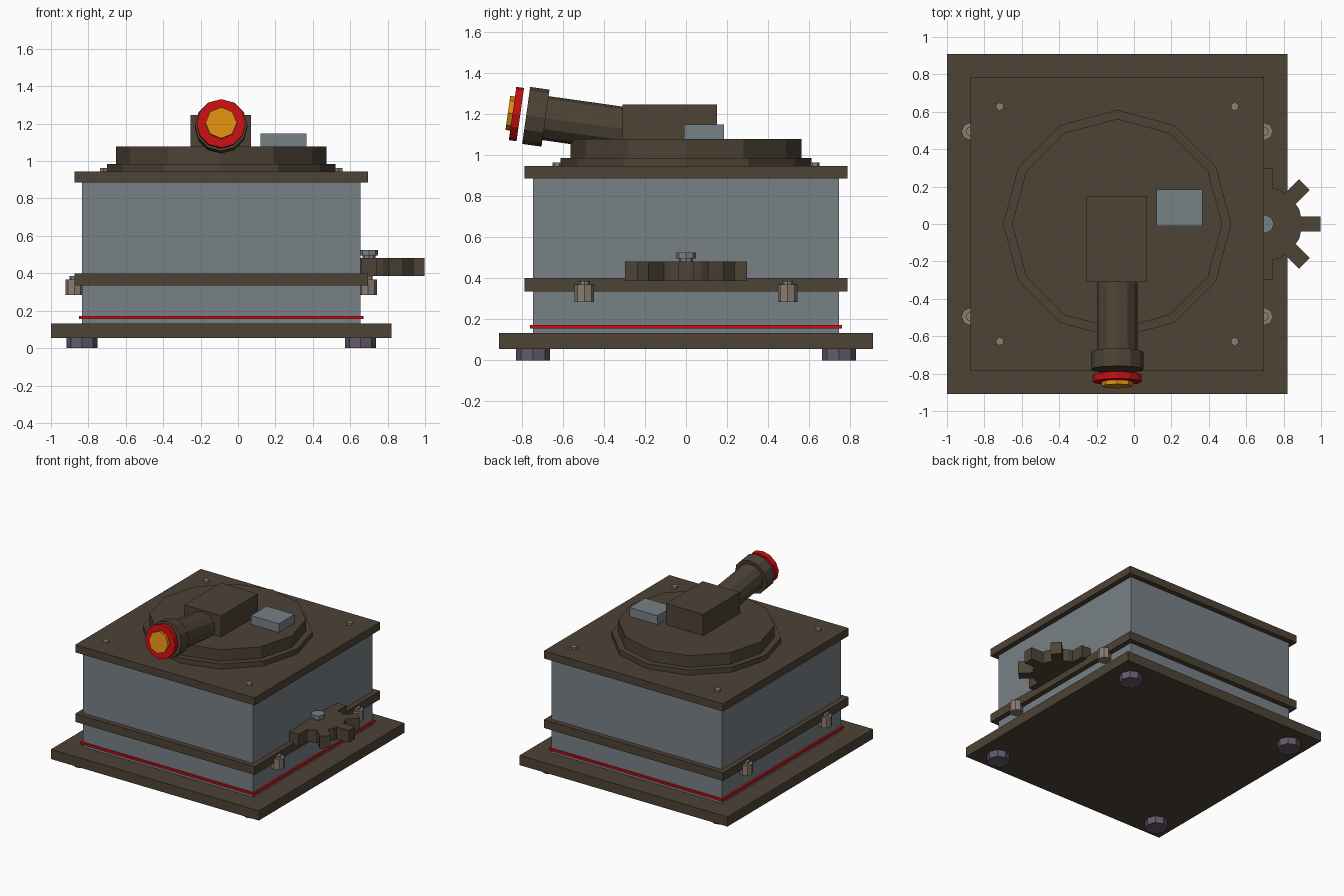
import bpy, bmesh, math
from mathutils import Vector, Matrix

if "Cube" in bpy.data.objects:
    bpy.data.objects.remove(bpy.data.objects["Cube"])

CX = -0.09  # body centre line


def colour(name, r, g, b):
    lin = [(c / 255 / 12.92) if c < 11 else ((c / 255 + 0.055) / 1.055) ** 2.4 for c in (r, g, b)]
    m = bpy.data.materials.new(name)
    m.diffuse_color = (*lin, 1)
    m.use_nodes = True
    m.node_tree.nodes["Principled BSDF"].inputs["Base Color"].default_value = m.diffuse_color
    return m


BROWN = colour("dark_bronze", 77, 67, 53)
STEEL = colour("blue_grey_steel", 120, 129, 134)
RED = colour("red", 200, 14, 16)
ORANGE = colour("amber", 222, 142, 18)
RUBBER = colour("purple_grey", 98, 90, 108)
BOLT = colour("warm_grey", 138, 126, 114)


def finish(name, bm, mat):
    bmesh.ops.recalc_face_normals(bm, faces=bm.faces)
    me = bpy.data.meshes.new(name)
    bm.to_mesh(me)
    bm.free()
    me.materials.append(mat)
    ob = bpy.data.objects.new(name, me)
    bpy.context.collection.objects.link(ob)
    return ob


def box(name, x0, x1, y0, y1, z0, z1, mat):
    bm = bmesh.new()
    bmesh.ops.create_cube(bm, size=1)
    bmesh.ops.scale(bm, vec=(x1 - x0, y1 - y0, z1 - z0), verts=bm.verts)
    bmesh.ops.translate(bm, vec=((x0 + x1) / 2, (y0 + y1) / 2, (z0 + z1) / 2), verts=bm.verts)
    return finish(name, bm, mat)


def slab(name, half, z0, z1, mat):
    return box(name, CX - half, CX + half, -half, half, z0, z1, mat)


def rod(name, start, end, r, sides, mat, turn=0.0):
    """Prism between two points."""
    a, b = Vector(start), Vector(end)
    rot = (b - a).to_track_quat('Z', 'Y').to_matrix().to_4x4()
    bm = bmesh.new()
    bmesh.ops.create_cone(bm, cap_ends=True, segments=sides, radius1=r, radius2=r,
                          depth=(b - a).length,
                          matrix=Matrix.Translation((a + b) / 2) @ rot @ Matrix.Rotation(turn, 4, 'Z'))
    return finish(name, bm, mat)


def post(name, x, y, z0, z1, r, sides, mat):
    return rod(name, (x, y, z0), (x, y, z1), r, sides, mat)


# Stacked square housing
slab("base_plate", 0.91, 0.055, 0.132, BROWN)
slab("housing", 0.745, 0.13, 0.89, STEEL)
slab("red_trim", 0.76, 0.155, 0.172, RED)
slab("middle_belt", 0.785, 0.335, 0.40, BROWN)
slab("top_plate", 0.785, 0.885, 0.945, BROWN)

# Feet, side bolts and plate bolts at each corner
for sx in (-1, 1):
    for sy in (-1, 1):
        post("foot", CX + sx * 0.745, sy * 0.745, 0, 0.056, 0.083, 8, RUBBER)
        post("side_bolt", CX + sx * 0.785, sy * 0.495, 0.285, 0.368, 0.048, 8, BOLT)
        post("side_bolt_tip", CX + sx * 0.785, sy * 0.495, 0.366, 0.385, 0.025, 8, BOLT)
        post("plate_bolt", CX + sx * 0.628, sy * 0.628, 0.944, 0.962, 0.023, 6, BOLT)

# Turntable and blocks on top
post("turntable_lower", CX, 0, 0.944, 0.985, 0.61, 12, BROWN)
post("turntable_upper", CX, 0, 0.984, 1.077, 0.562, 12, BROWN)
box("barrel_mount", -0.255, 0.07, -0.31, 0.15, 1.07, 1.245, BROWN)
box("small_box", 0.12, 0.365, -0.01, 0.185, 1.07, 1.147, STEEL)

# Tilted barrel, measured along its axis from the collar's front
TILT = math.radians(8)
FRONT = Vector((CX, -0.778, 1.192))
AXIS = Vector((0, -math.cos(TILT), math.sin(TILT)))


def along(name, t0, t1, r, sides, mat):
    rod(name, FRONT + AXIS * t0, FRONT + AXIS * t1, r, sides, mat)


along("barrel", -0.53, -0.05, 0.108, 12, BROWN)
along("barrel_collar", -0.095, 0.0, 0.14, 12, BROWN)
along("lens_ring", 0.029, 0.067, 0.131, 12, RED)
along("lens", 0.03, 0.09, 0.084, 8, ORANGE)

# Side gear with eight teeth
GX, GZ0, GZ1 = 0.70, 0.385, 0.482
post("gear_wheel", GX, 0, GZ0, GZ1, 0.2, 16, BROWN)
for i in range(8):
    a = i * math.pi / 4
    if math.cos(a) < -0.1:
        continue  # these teeth sit inside the housing
    tooth = box("gear_tooth", 0.15, 0.298, -0.04, 0.04, GZ0, GZ1, BROWN)
    tooth.data.transform(Matrix.Translation((GX, 0, 0)) @ Matrix.Rotation(a, 4, 'Z'))
post("gear_pin", GX, 0, 0.48, 0.5, 0.035, 8, STEEL)
post("gear_pin_head", GX, 0, 0.495, 0.525, 0.049, 8, STEEL)
